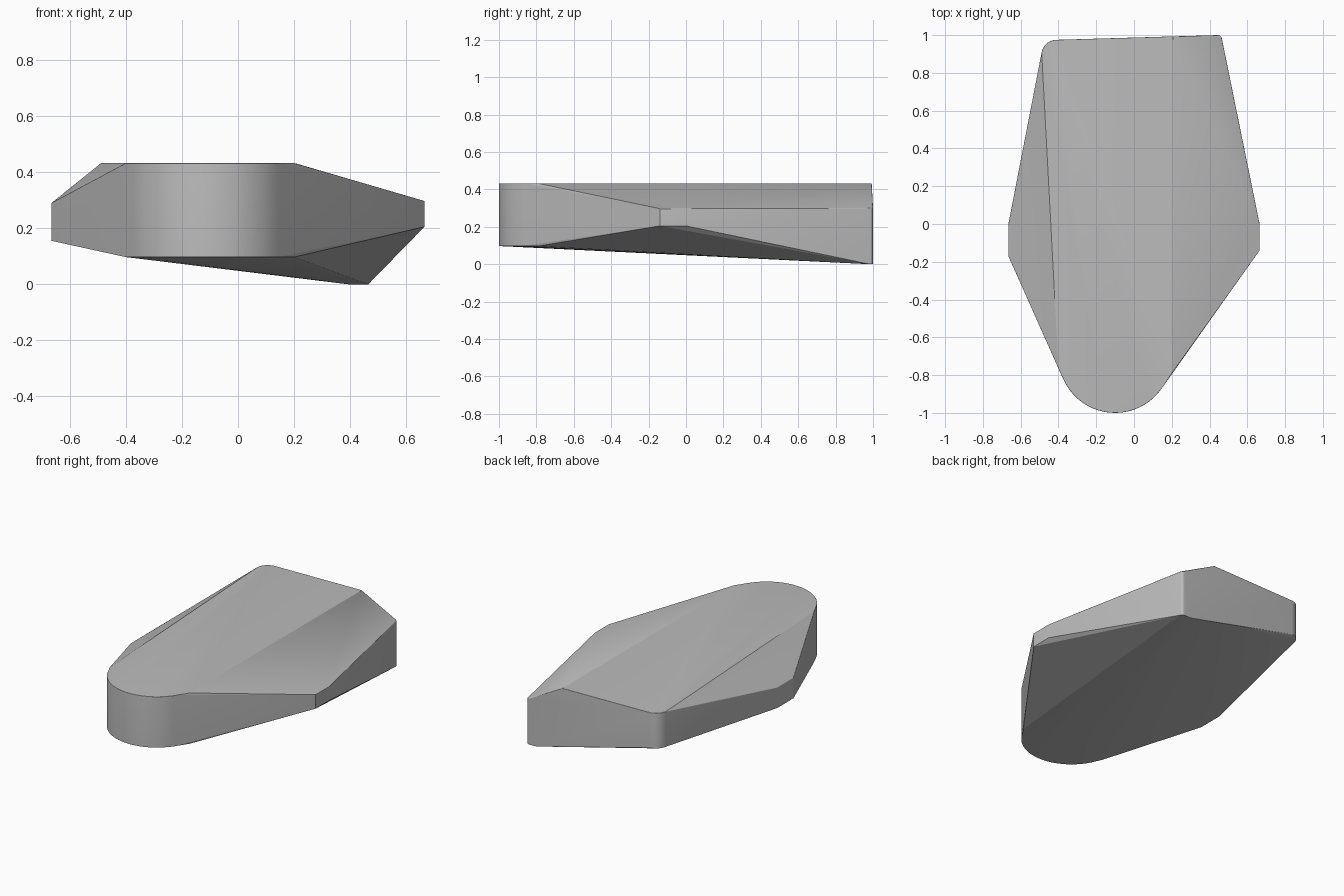
import bpy
import bmesh
from math import radians, cos, sin
from mathutils import Vector

cube = bpy.data.objects.get("Cube")
if cube:
    bpy.data.objects.remove(cube, do_unlink=True)

grey = bpy.data.materials.new("plain grey")
grey.use_nodes = True
colour = (0.5, 0.5, 0.5, 1)
grey.diffuse_color = colour
grey.node_tree.nodes["Principled BSDF"].inputs["Base Color"].default_value = colour


def arc(cx, cy, radius, start, end, steps):
    """Points of a rounded corner, angles in degrees."""
    angles = [radians(start + (end - start) * i / steps) for i in range(steps + 1)]
    return [(cx + radius * cos(a), cy + radius * sin(a)) for a in angles]


# Outline sections, each with the height of its lower and upper rim
nose = arc(-0.1, -0.7, 0.3, 205, 325, 20)
nose = [(-0.4, -0.765)] + nose + [(0.2, -0.79)]
left_side = [(0.665, -0.14), (0.665, 0.0)]
right_side = [(-0.665, -0.17), (-0.665, 0.0)]
left_corner = arc(0.445, 0.98, 0.02, 12, 92, 6)
right_corner = arc(-0.41, 0.895, 0.08, 92, 169, 10)
sections = [
    (nose, 0.097, 0.432),
    (left_side, 0.205, 0.297),
    (right_side, 0.155, 0.29),
    (left_corner, 0.0, 0.3),
    (right_corner, 0.2, 0.432),
]
points = [(x, y, z) for outline, low, high in sections
          for x, y in outline for z in (low, high)]

# Extra points on the back wall: end of the top ridge and of the lower rim
back_start, back_end = Vector(left_corner[-1]), Vector(right_corner[0])
for share, z in ((0.28, 0.432), (0.06, 0.0)):
    points.append((*back_start.lerp(back_end, share), z))

# Faceted body as the hull of its rims
bm = bmesh.new()
for p in points:
    bm.verts.new(p)
hull = bmesh.ops.convex_hull(bm, input=bm.verts)
loose = [v for v in bm.verts if not v.link_faces]
bmesh.ops.delete(bm, geom=loose, context='VERTS')
bmesh.ops.dissolve_limit(bm, angle_limit=radians(0.6), verts=bm.verts, edges=bm.edges)
bm.normal_update()


# Soft rounding along the upper rim
def is_upper_rim(edge):
    heights = sorted(f.normal.z for f in edge.link_faces)
    return len(heights) == 2 and abs(heights[0]) < 0.2 and heights[1] > 0.4


rim = [e for e in bm.edges if is_upper_rim(e)]
bmesh.ops.bevel(bm, geom=rim, offset=0.02, segments=8, profile=0.5,
                affect='EDGES', clamp_overlap=True)
bmesh.ops.recalc_face_normals(bm, faces=bm.faces)

mesh = bpy.data.meshes.new("faceted_body")
bm.to_mesh(mesh)
bm.free()
mesh.materials.append(grey)
body = bpy.data.objects.new("faceted_body", mesh)
bpy.context.collection.objects.link(body)

bpy.ops.object.select_all(action='DESELECT')
body.select_set(True)
bpy.context.view_layer.objects.active = body
bpy.ops.object.shade_smooth_by_angle(angle=radians(13))
